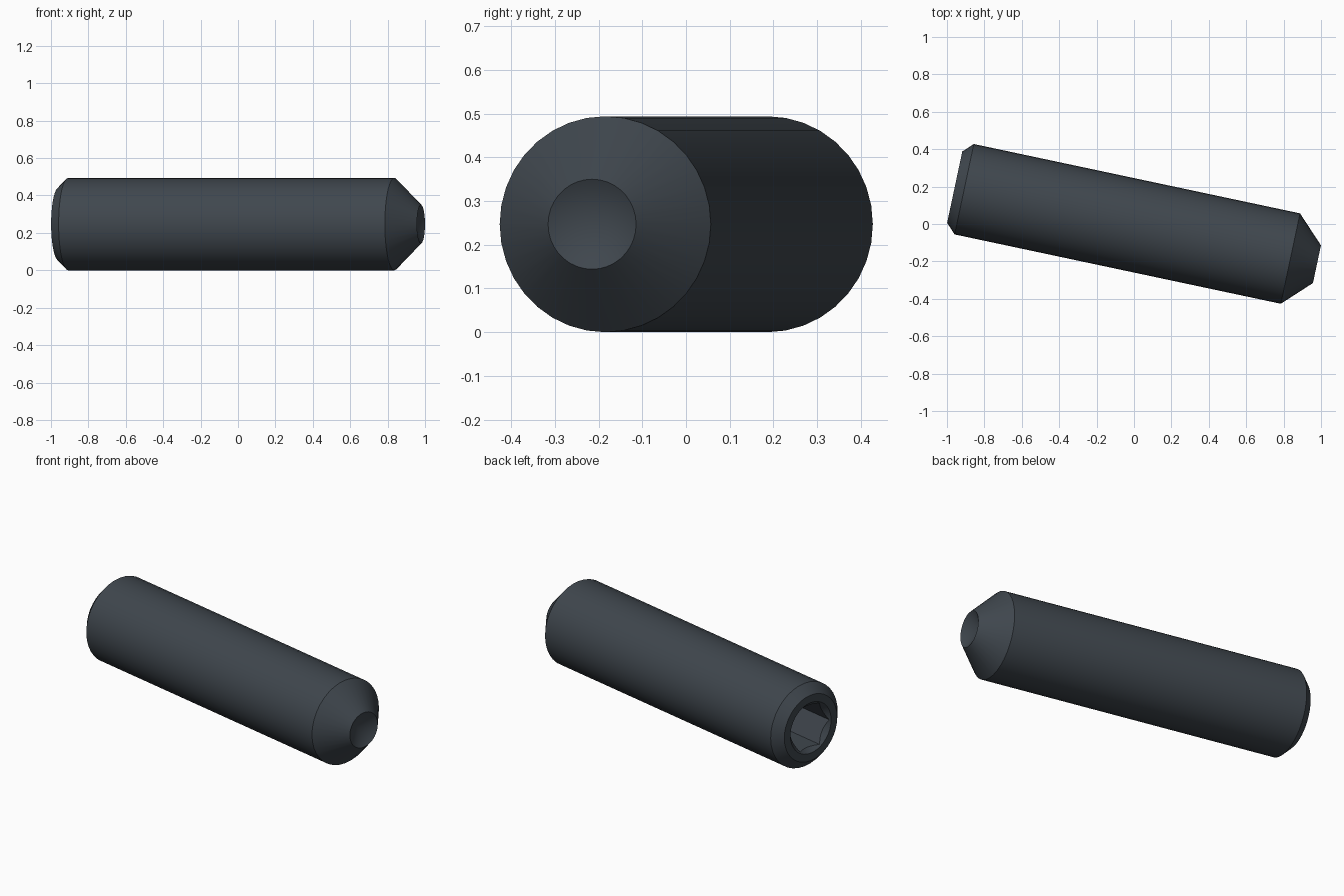
import bpy
import bmesh
from math import cos, sin, pi, radians
from mathutils import Matrix

cube = bpy.data.objects.get("Cube")
if cube:
    bpy.data.objects.remove(cube, do_unlink=True)

SEGMENTS = 36
RADIUS = 0.247
HEX_INRADIUS = 0.1235
MOUTH = 0.15
BACK = -0.98

# Dark oxide steel
steel = bpy.data.materials.new("dark_steel")
steel.use_nodes = True
colour = (0.05, 0.062, 0.075, 1)
steel.diffuse_color = colour
steel.node_tree.nodes["Principled BSDF"].inputs["Base Color"].default_value = colour

bm = bmesh.new()


def hex_radius(a):
    """Distance from the axis to the hexagon wall at angle a."""
    return HEX_INRADIUS / cos(a % (pi / 3) - pi / 6)


def ring(point):
    """One loop round the x axis; point(angle) gives (x, radius)."""
    verts = []
    for i in range(SEGMENTS):
        a = 2 * pi * i / SEGMENTS
        x, r = point(a)
        verts.append(bm.verts.new((x, r * cos(a), r * sin(a))))
    return verts


def circle(x, r):
    return ring(lambda a: (x, r))


rings = [
    # hex socket: floor, then where the countersink cone meets the flats
    ring(lambda a: (BACK + 0.28, hex_radius(a))),
    ring(lambda a: (BACK + MOUTH - hex_radius(a), hex_radius(a))),
    # socket mouth, flat rim and chamfer
    circle(BACK, MOUTH),
    circle(BACK, 0.195),
    circle(BACK + 0.052, RADIUS),
    # shank and tapered point
    circle(0.855, RADIUS),
    circle(1.0, 0.103),
]
for inner, outer in zip(rings, rings[1:]):
    for i in range(SEGMENTS):
        j = (i + 1) % SEGMENTS
        bm.faces.new((inner[i], inner[j], outer[j], outer[i]))

# Socket floor and the hollow cone of the cup point
bm.faces.new(rings[0])
apex = bm.verts.new((0.942, 0, 0))
for i in range(SEGMENTS):
    bm.faces.new((rings[-1][i], rings[-1][(i + 1) % SEGMENTS], apex))
bmesh.ops.recalc_face_normals(bm, faces=bm.faces[:])

# Lay the screw on the ground, turned about the vertical
bm.transform(Matrix.Translation((0, -0.007, RADIUS)) @ Matrix.Rotation(radians(-12), 4, "Z"))
mesh = bpy.data.meshes.new("set_screw")
bm.to_mesh(mesh)
bm.free()
mesh.materials.append(steel)

screw = bpy.data.objects.new("set_screw", mesh)
bpy.context.collection.objects.link(screw)
bpy.ops.object.select_all(action="DESELECT")
screw.select_set(True)
bpy.context.view_layer.objects.active = screw
bpy.ops.object.shade_smooth_by_angle(angle=radians(30))
